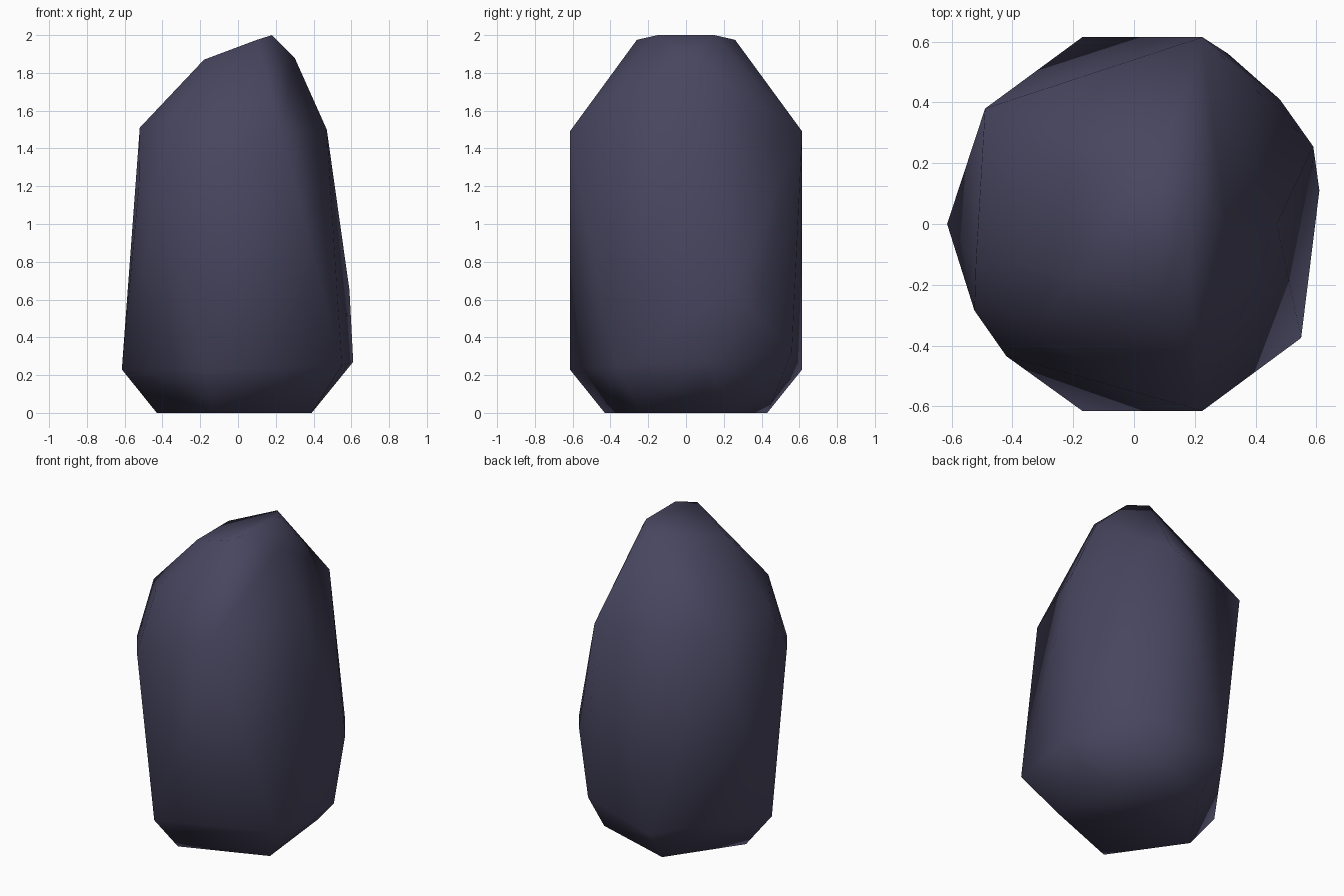
import bpy
import bmesh
import math

default_cube = bpy.data.objects.get("Cube")
if default_cube:
    bpy.data.objects.remove(default_cube, do_unlink=True)


def make_material(name, colour):
    material = bpy.data.materials.new(name)
    material.use_nodes = True
    material.diffuse_color = colour
    shader = material.node_tree.nodes["Principled BSDF"]
    shader.inputs["Base Color"].default_value = colour
    shader.inputs["Roughness"].default_value = 0.9
    return material


def front_and_back(corners):
    """Mirror each corner across the middle plane."""
    return [(x, side * y, z) for x, y, z in corners for side in (-1, 1)]


def hull_object(name, corners, material):
    """Wrap a faceted solid tightly around a set of corner points."""
    mesh = bpy.data.meshes.new(name)
    bm = bmesh.new()
    for corner in corners:
        bm.verts.new(corner)
    hull = bmesh.ops.convex_hull(bm, input=bm.verts)
    spare = {g for g in hull["geom_interior"] + hull["geom_unused"]
             if isinstance(g, bmesh.types.BMVert)}
    bmesh.ops.delete(bm, geom=list(spare), context="VERTS")
    # Merge triangles that lie in one plane, such as the base
    bmesh.ops.dissolve_limit(bm, angle_limit=math.radians(1),
                             verts=bm.verts, edges=bm.edges)
    bmesh.ops.recalc_face_normals(bm, faces=bm.faces)
    for face in bm.faces:
        face.smooth = True
    bm.to_mesh(mesh)
    bm.free()
    mesh.materials.append(material)
    obj = bpy.data.objects.new(name, mesh)
    bpy.context.collection.objects.link(obj)
    return obj


# Flat foot of the boulder
foot = front_and_back([(-0.13, 0.43, 0)])
foot += [(-0.43, 0, 0), (0.39, -0.23, 0), (0.33, 0.24, 0)]

# Widest belt, just above the foot, with a chipped back corner
belt = front_and_back([(-0.17, 0.615, 0.23)])
belt += [
    (-0.615, 0, 0.23), (0.61, 0.11, 0.27), (0.55, -0.375, 0.25),
    (0.59, 0.255, 0.65), (0.48, 0.41, 0.67),
    (0.31, 0.56, 0.32), (0.25, 0.48, 0.12), (0.5, 0.11, 0.14),
]

# Shoulder where the sides turn in toward the crest
shoulder = front_and_back([(0.225, 0.615, 1.49)])
shoulder += [
    (0.47, 0, 1.5), (-0.49, 0.38, 1.5), (-0.52, -0.12, 1.51),
    (-0.33, -0.37, 1.58), (-0.525, -0.285, 1.2), (-0.42, -0.435, 1.18),
]

# Lopsided crest, sloping down to one side
crest = front_and_back([
    (-0.18, 0.16, 1.87), (0.18, 0.15, 2), (0.1, 0.26, 1.975),
])
crest += [(0.3, 0.01, 1.88)]

stone = make_material("dark slate", (0.065, 0.061, 0.115, 1))
hull_object("boulder", foot + belt + shoulder + crest, stone)
